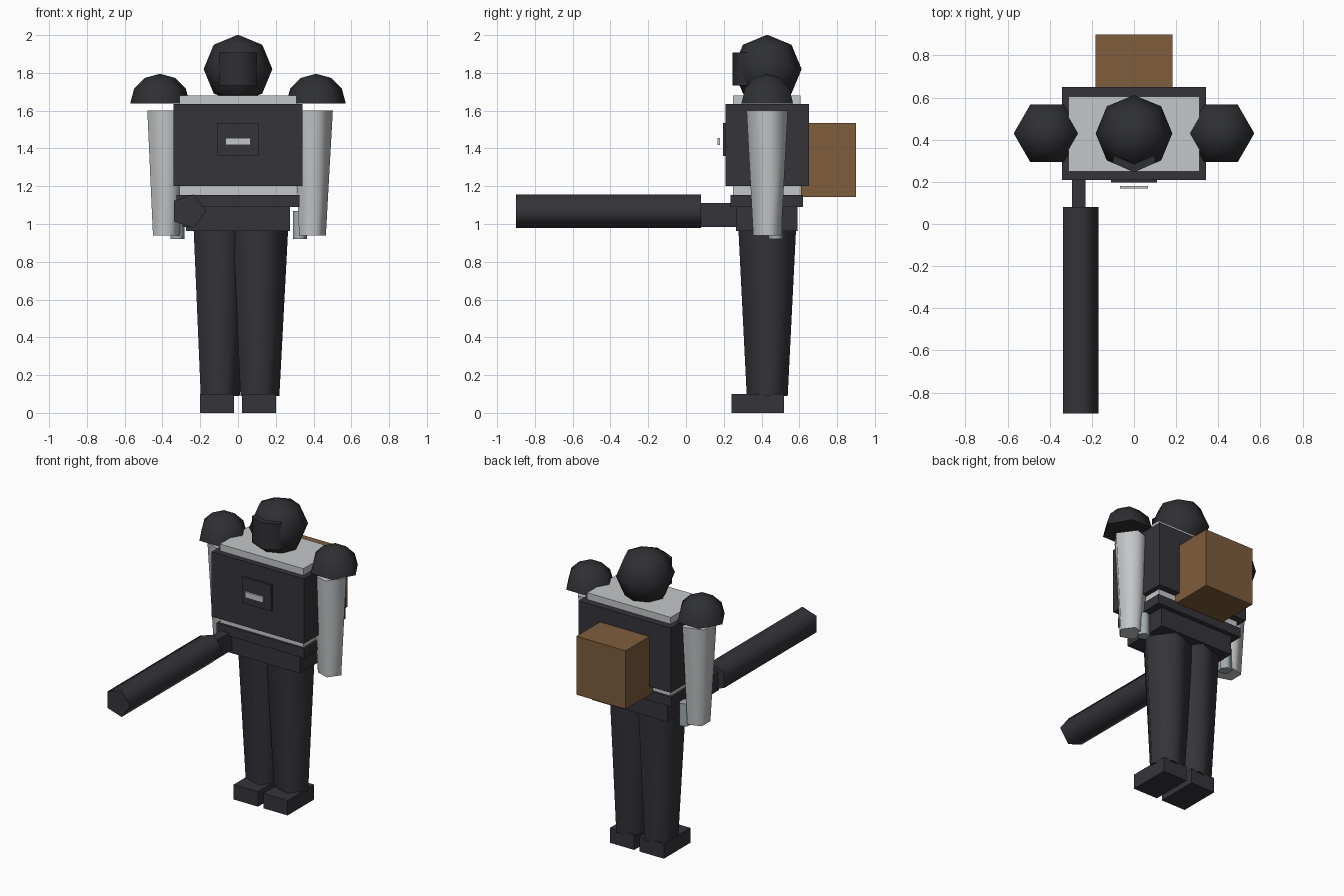
import bpy
import bmesh
from math import radians, sin, cos, pi
from mathutils import Matrix, Vector

cube = bpy.data.objects.get("Cube")
if cube:
    bpy.data.objects.remove(cube)

MID = 0.43  # depth of the body's centre line


def material(name, rgb):
    m = bpy.data.materials.new(name)
    m.use_nodes = True
    color = (*rgb, 1)
    m.diffuse_color = color
    m.node_tree.nodes["Principled BSDF"].inputs["Base Color"].default_value = color
    return m


charcoal = material("charcoal_cloth", (0.035, 0.034, 0.042))
black = material("black_helmet", (0.028, 0.029, 0.033))
pale = material("pale_grey", (0.55, 0.57, 0.58))
steel = material("blue_grey", (0.36, 0.41, 0.45))
brown = material("brown_leather", (0.21, 0.11, 0.045))


def finish(name, bm, mat):
    bmesh.ops.recalc_face_normals(bm, faces=bm.faces)
    mesh = bpy.data.meshes.new(name)
    bm.to_mesh(mesh)
    bm.free()
    ob = bpy.data.objects.new(name, mesh)
    bpy.context.collection.objects.link(ob)
    mesh.materials.append(mat)
    bpy.ops.object.select_all(action='DESELECT')
    ob.select_set(True)
    bpy.context.view_layer.objects.active = ob
    bpy.ops.object.shade_smooth_by_angle(angle=radians(80))
    return ob


def box(name, x, y, z, mat):
    """Box from (low, high) ranges on each axis."""
    bm = bmesh.new()
    bmesh.ops.create_cube(bm, size=1)
    for v in bm.verts:
        v.co = [(lo + hi) / 2 + c * (hi - lo) for c, (lo, hi) in zip(v.co, (x, y, z))]
    return finish(name, bm, mat)


def loft(name, rings, sides, mat, turn=None):
    """Capped stack of regular polygons, first corner towards +x.
    Each ring is (centre, radius)."""
    bm = bmesh.new()
    turn = turn or Matrix.Identity(3)
    prev = None
    for i, (centre, r) in enumerate(rings):
        angles = [2 * pi * k / sides for k in range(sides)]
        loop = [bm.verts.new(Vector(centre) + turn @ Vector((r * cos(a), r * sin(a), 0)))
                for a in angles]
        if prev:
            for k in range(sides):
                n = (k + 1) % sides
                bm.faces.new((prev[k], prev[n], loop[n], loop[k]))
        if i in (0, len(rings) - 1):
            bm.faces.new(loop)
        prev = loop
    bmesh.ops.remove_doubles(bm, verts=bm.verts, dist=0.0005)
    return finish(name, bm, mat)


def ball(name, centre, r, sides, start, steps, mat):
    """Sphere or dome from the start latitude up to the pole."""
    rings = []
    for i in range(steps + 1):
        a = radians(start + (90 - start) * i / steps)
        rings.append((Vector(centre) + Vector((0, 0, r * sin(a))), max(r * cos(a), 0.0001)))
    return loft(name, rings, sides, mat)


# Torso, vest and hips
box("torso", (-0.31, 0.31), (0.25, 0.605), (1.15, 1.68), pale)
box("vest", (-0.342, 0.342), (0.21, 0.65), (1.2, 1.635), charcoal)
box("belt", (-0.325, 0.325), (0.235, 0.62), (1.09, 1.153), charcoal)
box("pelvis", (-0.275, 0.275), (0.265, 0.59), (0.963, 1.09), charcoal)
box("chest_pouch", (-0.108, 0.108), (0.197, 0.215), (1.36, 1.535), charcoal)
box("chest_badge", (-0.067, 0.067), (0.168, 0.181), (1.417, 1.456), pale)
box("backpack", (-0.183, 0.183), (0.61, 0.9), (1.143, 1.535), brown)

# Head with a two-sided visor across the face
ball("head", (0, MID, 1.82), 0.182, 8, -90, 4, black)
bm = bmesh.new()
bmesh.ops.create_cone(bm, cap_ends=True, segments=3, radius1=0.1, radius2=0.1, depth=0.18)
rim = [(-0.1, 0.29), (0, 0.245), (0.1, 0.29)]
bm.clear()
low = [bm.verts.new((x, y, 1.732)) for x, y in rim]
high = [bm.verts.new((x, y, 1.908)) for x, y in rim]
back = [[bm.verts.new((x, MID, z)) for x in (0.1, -0.1)] for z in (1.732, 1.908)]
bottom, top = low + back[0], high + back[1]
bm.faces.new(bottom)
bm.faces.new(top)
for k in range(len(top)):
    n = (k + 1) % len(top)
    bm.faces.new((bottom[k], bottom[n], top[n], top[k]))
finish("visor", bm, black)

# Paired limbs
for side, s in (("right", -1), ("left", 1)):
    ball(side + "_shoulder_guard", (s * 0.413, MID, 1.637), 0.158, 6, 0, 3, black)
    x = s * 0.387
    loft(side + "_arm", [((x, MID, 0.938), 0.078), ((x, MID, 1.6), 0.115)], 5, pale)
    x = s * 0.324
    loft(side + "_hand", [((x, 0.475, 0.92), 0.041), ((x, 0.475, 1.07), 0.041)], 5, steel)
    x = s * 0.105
    loft(side + "_leg", [((x, MID, 0.09), 0.114), ((x, MID, 0.965), 0.16)], 5, charcoal)
    box(side + "_boot", sorted((s * 0.02, s * 0.2)), (0.24, 0.52), (0, 0.1), charcoal)

# Long tube held at the right hip
forward = Matrix.Rotation(radians(90), 3, 'X')
loft("tube_barrel", [((-0.2625, -0.9, 1.068), 0.0935), ((-0.2625, 0.08, 1.068), 0.0935)],
     5, charcoal, forward)
box("tube_grip", (-0.295, -0.23), (0.07, 0.3), (0.985, 1.11), charcoal)
